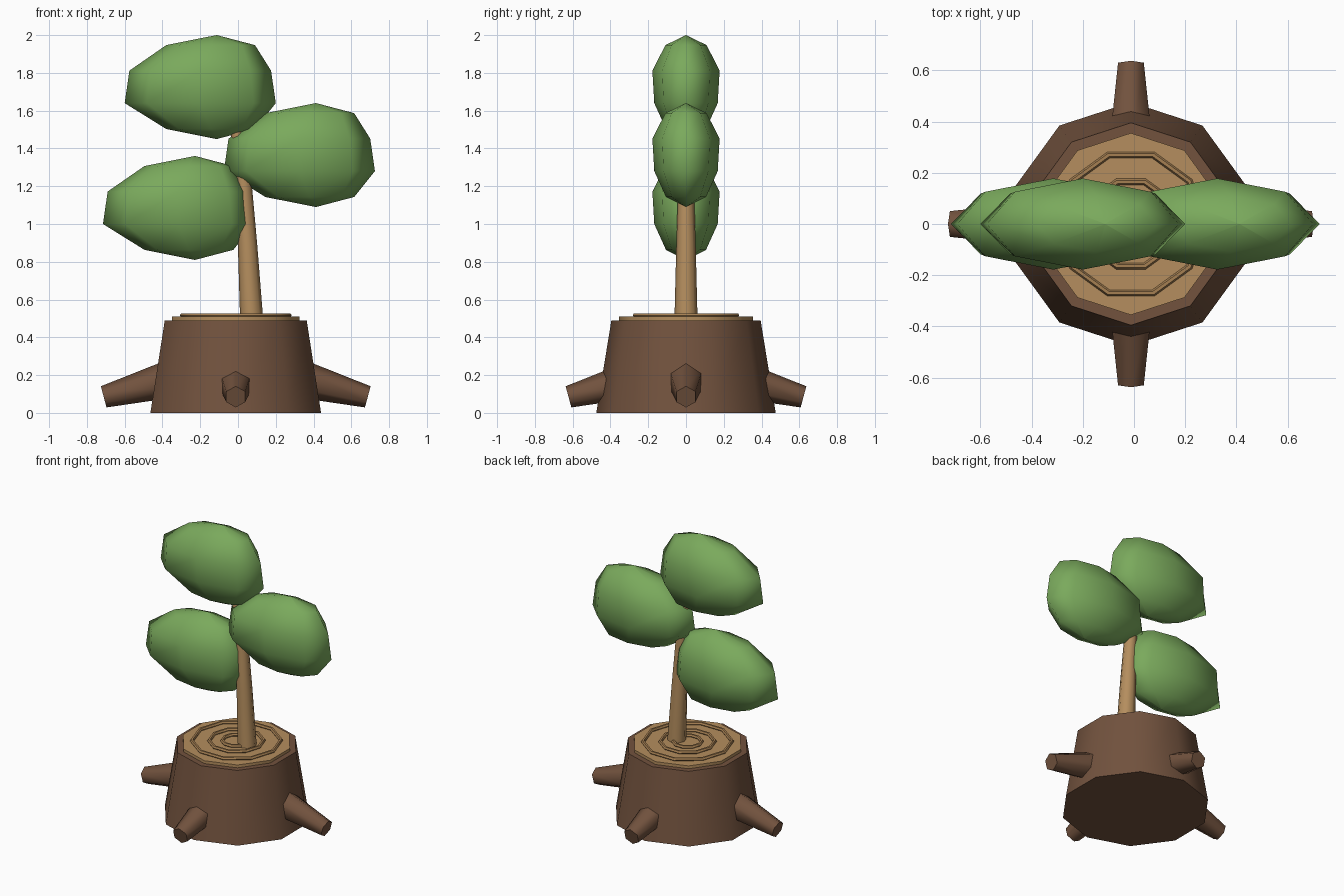
import bpy, math
from mathutils import Vector, Matrix

if "Cube" in bpy.data.objects:
    bpy.data.objects.remove(bpy.data.objects["Cube"])

CX = -0.012  # stump centre line


def material(name, rgb):
    m = bpy.data.materials.new(name)
    m.diffuse_color = (*rgb, 1)
    m.use_nodes = True
    m.node_tree.nodes["Principled BSDF"].inputs["Base Color"].default_value = m.diffuse_color
    return m


BARK = material("brown bark", (0.168, 0.085, 0.048))
WOOD = material("cut wood", (0.46, 0.27, 0.112))
RING = material("growth ring wood", (0.38, 0.215, 0.085))
LEAF = material("leaf green", (0.195, 0.40, 0.108))


def ring(n, rx, ry, start=0.0):
    return [Vector((rx * math.cos(start + math.tau * i / n),
                    ry * math.sin(start + math.tau * i / n), 0)) for i in range(n)]


def loft(name, rings, mat, angle=45, closed=False, matrix=None):
    """Skin a list of equal rings; cap the ends unless the loft loops round."""
    n = len(rings[0])
    verts = [v for r in rings for v in r]
    k = len(rings)
    faces = []
    for a in range(k if closed else k - 1):
        b = (a + 1) % k
        for i in range(n):
            j = (i + 1) % n
            faces.append((a * n + i, a * n + j, b * n + j, b * n + i))
    if not closed:
        faces.append(tuple(reversed(range(n))))
        faces.append(tuple(range((k - 1) * n, k * n)))
    me = bpy.data.meshes.new(name)
    me.from_pydata(verts, [], faces)
    if matrix:
        me.transform(matrix)
    me.materials.append(mat)
    me.shade_smooth()
    me.set_sharp_from_angle(angle=math.radians(angle))
    ob = bpy.data.objects.new(name, me)
    bpy.context.collection.objects.link(ob)
    return ob


def at(x, y, z):
    return Vector((x, y, z))


# stump body and the pale cut face on top
loft("stump", [[v + at(CX, 0, z) for v in ring(10, r, r, math.pi / 2)]
               for z, r in ((0, 0.475), (0.49, 0.395))], BARK)
loft("cut_face", [[v + at(CX, 0, z) for v in ring(10, 0.355, 0.355, math.pi / 2)]
                  for z in (0.48, 0.51)], WOOD)

# raised growth rings
for i, r in enumerate((0.283, 0.173, 0.09)):
    section = [(r + 0.013 * math.cos(math.tau * s / 6),
                0.516 + 0.013 * math.sin(math.tau * s / 6)) for s in range(6)]
    loft(f"growth_ring_{i + 1}",
         [[v + at(CX, 0, z) for v in ring(10, q, q)] for q, z in section],
         RING, closed=True)

# four tapering roots, tilted down and outwards
for name, turn, reach in (("right", 0, 0.717), ("back", 90, 0.64),
                          ("left", 180, 0.717), ("front", 270, 0.64)):
    tilt = math.radians(15)
    tip = at(reach - 0.018, 0, 0.085)
    along = at(math.cos(tilt), 0, -math.sin(tilt))
    m = (Matrix.Translation((CX, 0, 0)) @ Matrix.Rotation(math.radians(turn), 4, 'Z')
         @ Matrix.Translation(tip) @ along.to_track_quat('Z', 'Y').to_matrix().to_4x4())
    # hexagon with a corner pointing up
    up = m.to_3x3().inverted() @ at(0, 0, 1)
    start = math.atan2(up.y, up.x)
    loft(f"{name}_root", [[v + at(0, 0, z) for v in ring(6, r, r, start)]
                          for z, r in ((-0.36, 0.1), (0, 0.058))], BARK, 65, matrix=m)

# leaning sprout stem
path = ((0.072, 0.5, 0.061), (0.05, 0.9, 0.051), (0.031, 1.22, 0.041), (-0.012, 1.52, 0.03))
loft("stem", [[v + at(x, 0, z) for v in ring(8, r, r)] for x, z, r in path], WOOD, 50)

# three identical leaves: height, sideways shift, half width, half depth per ring
profile = ((-0.275, 0.087, 0.001, 0.001), (-0.222, 0.055, 0.235, 0.106),
           (-0.085, 0, 0.4, 0.168), (0.087, 0, 0.375, 0.178),
           (0.222, 0.055, 0.235, 0.109), (0.275, 0.087, 0.001, 0.001))
for name, x, z in (("top", -0.2, 1.725), ("right", 0.325, 1.365), ("left", -0.315, 1.085)):
    loft(f"{name}_leaf", [[v + at(x + dx, 0, z + dz) for v in ring(8, rx, ry)]
                          for dz, dx, rx, ry in profile], LEAF, 75)
